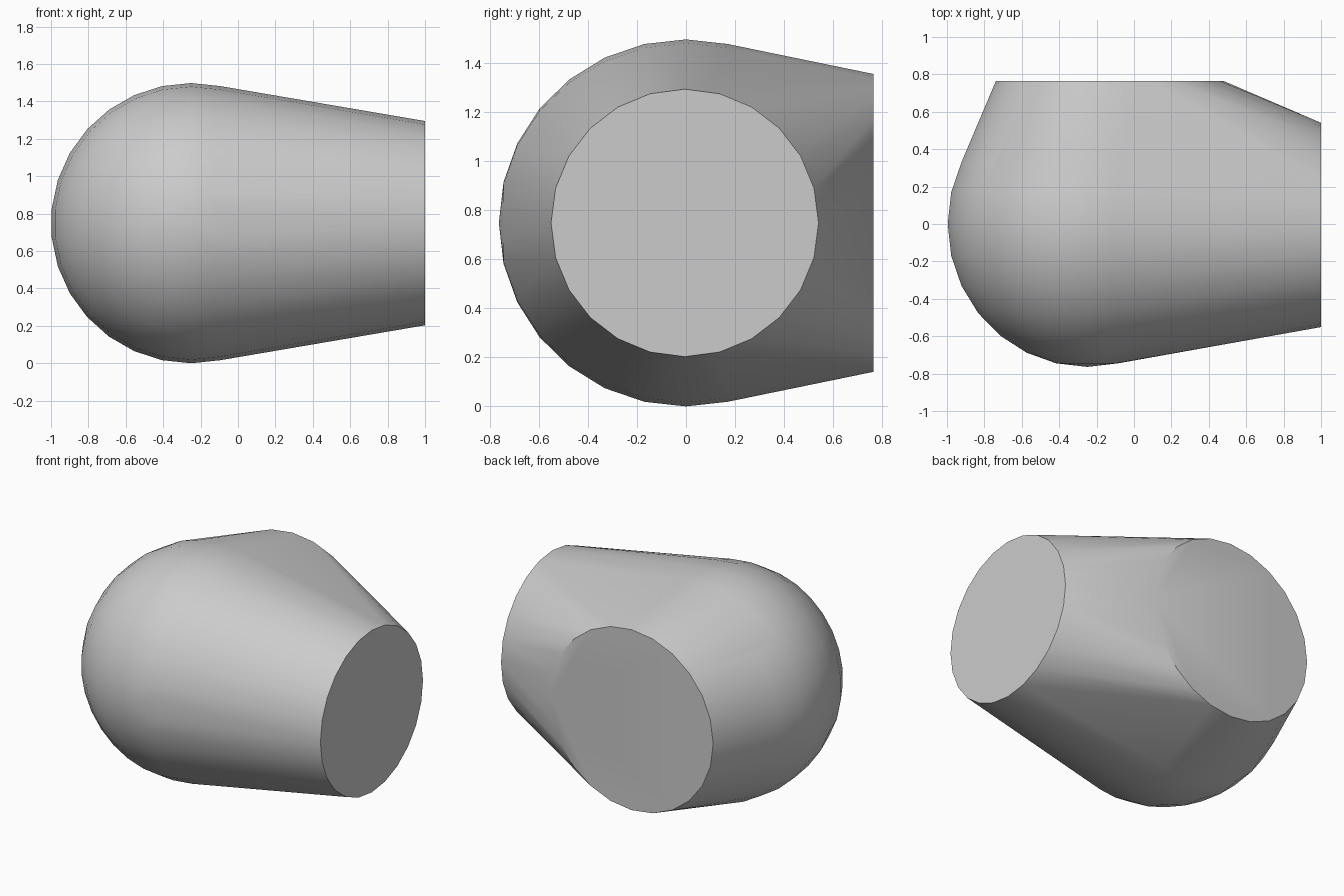
import bpy, bmesh, math
from mathutils import Matrix, Vector

cube = bpy.data.objects.get("Cube")
if cube:
    bpy.data.objects.remove(cube, do_unlink=True)

MID = 0.745  # height of the common axis

# One plain grey material
grey = bpy.data.materials.new("plain_grey")
grey.use_nodes = True
colour = (0.6, 0.6, 0.6, 1)
grey.diffuse_color = colour
grey.node_tree.nodes["Principled BSDF"].inputs["Base Color"].default_value = colour


def add_disc(bm, centre, axis, radius):
    """Flat round opening whose face looks along the given axis."""
    turn = Vector((0, 0, 1)).rotation_difference(Vector(axis)).to_matrix().to_4x4()
    bmesh.ops.create_circle(bm, segments=24, radius=radius,
                            matrix=Matrix.Translation(centre) @ turn)


bm = bmesh.new()

# Rounded corner of the elbow
ball = (Matrix.Translation((-0.25, 0, MID))
        @ Matrix.Diagonal((0.75, 0.764, 0.749, 1))
        @ Matrix.Rotation(math.pi / 2, 4, 'X'))
bmesh.ops.create_uvsphere(bm, u_segments=30, v_segments=14, radius=1, matrix=ball)

# Flat ends: left side and back
add_disc(bm, (1, -0.005, MID), (1, 0, 0), 0.546)
add_disc(bm, (-0.13, 0.765, MID), (0, 1, 0), 0.608)

# Stretch one skin over the ball and both ends
bmesh.ops.delete(bm, geom=bm.faces[:], context='FACES_ONLY')
hull = bmesh.ops.convex_hull(bm, input=bm.verts[:])
inside = {g for g in hull["geom_interior"] + hull["geom_unused"]
          if isinstance(g, bmesh.types.BMVert)}
bmesh.ops.delete(bm, geom=list(inside), context='VERTS')
loose = [e for e in bm.edges if not e.link_faces]
bmesh.ops.delete(bm, geom=loose, context='EDGES')
bmesh.ops.dissolve_limit(bm, angle_limit=math.radians(0.5),
                         verts=bm.verts[:], edges=bm.edges[:])
bmesh.ops.recalc_face_normals(bm, faces=bm.faces[:])

# Rest the skin exactly on the ground
low = min(v.co.z for v in bm.verts)
bmesh.ops.translate(bm, vec=(0, 0, -low), verts=bm.verts[:])

mesh = bpy.data.meshes.new("elbow_body")
bm.to_mesh(mesh)
bm.free()
mesh.materials.append(grey)
body = bpy.data.objects.new("elbow_body", mesh)
bpy.context.collection.objects.link(body)

# Smooth skin with crisp rims
bpy.ops.object.select_all(action='DESELECT')
body.select_set(True)
bpy.context.view_layer.objects.active = body
bpy.ops.object.shade_smooth_by_angle(angle=math.radians(30))
